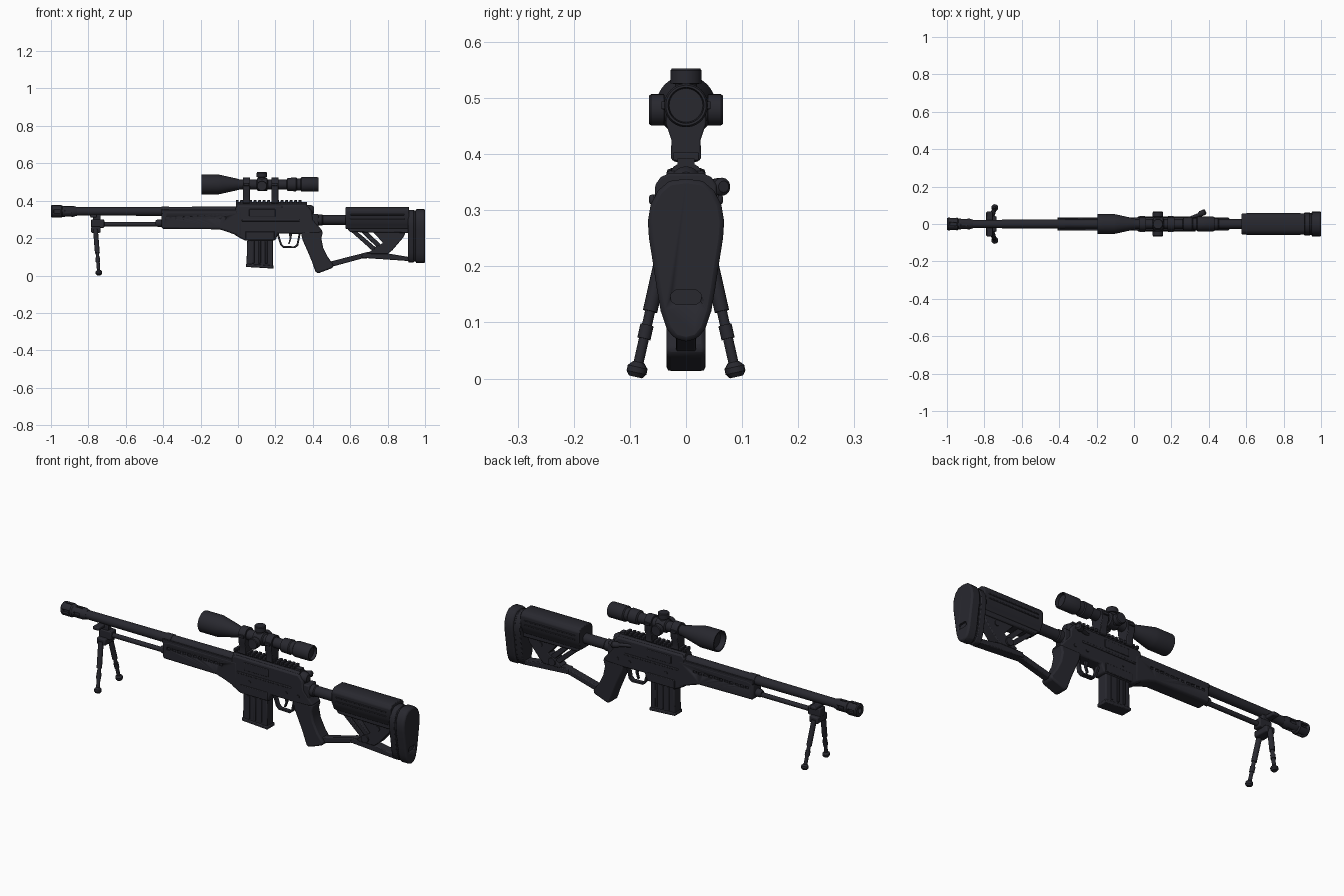
import bpy, bmesh, math
from mathutils import Vector, Matrix

black = bpy.data.materials.new("matte_black")
black.diffuse_color = (0.021, 0.021, 0.028, 1)


def finish(name, bm, bevel=0, angle=35):
    bmesh.ops.recalc_face_normals(bm, faces=bm.faces)
    me = bpy.data.meshes.new(name)
    bm.to_mesh(me)
    bm.free()
    me.shade_smooth()
    me.set_sharp_from_angle(angle=math.radians(angle))
    me.materials.append(black)
    ob = bpy.data.objects.new(name, me)
    bpy.context.collection.objects.link(ob)
    if bevel:
        m = ob.modifiers.new("bevel", 'BEVEL')
        m.width, m.segments, m.limit_method = bevel, 2, 'ANGLE'
        m.angle_limit = math.radians(35)
    return ob


def extrude(name, pts, axis, a, b, bevel=0.0):
    """axis 'y': pts are (x, z); axis 'x': pts are (y, z)."""
    bm = bmesh.new()
    put = (lambda p, t: (p[0], t, p[1])) if axis == 'y' else (lambda p, t: (t, p[0], p[1]))
    f = bm.faces.new([bm.verts.new(put(p, a)) for p in pts])
    new = bmesh.ops.extrude_face_region(bm, geom=[f])["geom"]
    d = (0, b - a, 0) if axis == 'y' else (b - a, 0, 0)
    bmesh.ops.translate(bm, vec=d, verts=[g for g in new if isinstance(g, bmesh.types.BMVert)])
    return finish(name, bm, bevel)


def slab(name, pts, half, bevel=0.0):
    return extrude(name, pts, 'y', -half, half, bevel)


def sym(half):
    """Mirror a half outline (y, z), listed top to bottom."""
    return half + [(-y, z) for y, z in reversed(half) if y > 0]


def boxes(name, items, bevel=0.0):
    """Boxes given as (x0, x1, y0, y1, z0, z1)."""
    bm = bmesh.new()
    for x0, x1, y0, y1, z0, z1 in items:
        m = Matrix.Translation(((x0 + x1) / 2, (y0 + y1) / 2, (z0 + z1) / 2)) @ \
            Matrix.Diagonal((x1 - x0, y1 - y0, z1 - z0, 1))
        bmesh.ops.create_cube(bm, size=1, matrix=m)
    return finish(name, bm, bevel)


def lathe(name, prof, origin=(0, 0, 0), direction=(1, 0, 0), seg=32):
    """Revolve (distance, radius) points around an axis."""
    bm = bmesh.new()
    rings = [[bm.verts.new((r * math.cos(2 * math.pi * i / seg), r * math.sin(2 * math.pi * i / seg), t))
              for i in range(seg)] for t, r in prof]
    for p, q in zip(rings, rings[1:]):
        for i in range(seg):
            j = (i + 1) % seg
            bm.faces.new((p[i], p[j], q[j], q[i]))
    bm.faces.new(rings[0])
    bm.faces.new(rings[-1])
    rot = Vector(direction).to_track_quat('Z', 'Y').to_matrix().to_4x4()
    bm.transform(Matrix.Translation(origin) @ rot)
    return finish(name, bm)


def rod(name, p, q, r, r2=None, seg=16):
    d = Vector(q) - Vector(p)
    return lathe(name, [(0, r), (d.length, r2 or r)], p, d, seg)


def cut(ob, cutter):
    cutter.hide_render = True
    cutter.hide_set(True)
    m = ob.modifiers.new("cut", 'BOOLEAN')
    m.object, m.operation, m.solver = cutter, 'DIFFERENCE', 'EXACT'


# Barrel and muzzle brake
BZ = 0.343
lathe("barrel", [(-0.88, 0.022), (-0.4, 0.024), (0.02, 0.026)], (0, 0, BZ))
brake = lathe("muzzle_brake", [(-0.975, 0.012), (-1.0, 0.014), (-1.0, 0.03), (-0.995, 0.034), (-0.945, 0.034),
                               (-0.938, 0.029), (-0.88, 0.029), (-0.86, 0.023)], (0, 0, BZ))
slots = [(x, x + 0.035, s * 0.021, s * 0.05, BZ - 0.008, BZ + 0.008) for x in (-0.985, -0.925) for s in (1, -1)]
slots += [(x, x + 0.035, -0.008, 0.008, BZ + s * 0.021, BZ + s * 0.05) for x in (-0.985, -0.925) for s in (1, -1)]
cut(brake, boxes("brake_cutter", [(a, b, min(c, d), max(c, d), min(e, f), max(e, f)) for a, b, c, d, e, f in slots]))

# Forend with side vents
fore = slab("forend", [(-0.41, 0.335), (-0.41, 0.257), (-0.4, 0.25), (-0.1, 0.247), (-0.06, 0.235), (0.02, 0.205),
                       (0.02, 0.345), (-0.38, 0.345)], 0.036, 0.009)
vents = []
for i in range(11):
    x = -0.385 + i * 0.03
    vents += [(x, x + 0.02, 0.03, 0.05, 0.302, 0.314), (x, x + 0.02, -0.05, -0.03, 0.302, 0.314)]
cut(fore, boxes("vent_cutter", vents))
boxes("forend_top_strips", [(-0.41, -0.01, s * 0.031 - 0.004, s * 0.031 + 0.004, 0.33, 0.352) for s in (1, -1)], 0.002)
lathe("barrel_collar", [(-0.41, 0.027), (-0.37, 0.027)], (0, 0, BZ))

# Receiver
slab("receiver", [(-0.015, 0.36), (-0.015, 0.215), (0.035, 0.188), (0.2, 0.188), (0.215, 0.225), (0.34, 0.222),
                  (0.43, 0.225), (0.455, 0.235), (0.4, 0.3), (0.395, 0.345), (0.37, 0.372), (0.0, 0.375)], 0.035, 0.008)
boxes("receiver_side_ribs", [(0.02, 0.33, -0.039, 0.039, 0.29, 0.3), (0.06, 0.2, -0.038, 0.038, 0.315, 0.355),
                             (0.04, 0.195, -0.039, 0.039, 0.192, 0.235)], 0.003)
lathe("bolt_shroud", [(0.34, 0.028), (0.39, 0.028), (0.405, 0.018)], (0, 0, 0.35))
rod("bolt_handle", (0.285, 0.025, 0.345), (0.36, 0.055, 0.342), 0.009)
lathe("bolt_knob", [(0, 0.009), (0.01, 0.015), (0.035, 0.016), (0.042, 0.01)], (0.345, 0.05, 0.342), (0.9, 0.4, 0))
for i, x in enumerate((0.09, 0.3, 0.37)):
    rod(f"receiver_pin_{i}", (x, -0.038, 0.26), (x, 0.038, 0.26), 0.008)

# Top rail
extrude("rail_base", sym([(0.015, 0.392), (0.015, 0.382), (0.022, 0.378), (0.03, 0.365)]), 'x', -0.012, 0.37)
boxes("rail_teeth", [(-0.012 + i * 0.024, 0.003 + i * 0.024, -0.023, 0.023, 0.388, 0.403) for i in range(15)], 0.002)

# Magazine
slab("magazine", [(0.05, 0.2), (0.045, 0.05), (0.186, 0.042), (0.186, 0.2)], 0.027, 0.005)
slab("magazine_floor", [(0.042, 0.062), (0.042, 0.046), (0.19, 0.037), (0.19, 0.054)], 0.031, 0.004)
boxes("magazine_ribs", [(x, x + 0.012, -0.03, 0.03, 0.065, 0.185) for x in (0.075, 0.11, 0.145)], 0.002)

# Trigger and guard
gp = [(0.205, 0.225), (0.225, 0.165), (0.24, 0.148), (0.305, 0.146), (0.322, 0.16), (0.335, 0.225)]
gi = [(0.325, 0.225), (0.313, 0.166), (0.3, 0.156), (0.245, 0.158), (0.234, 0.17), (0.217, 0.225)]
slab("trigger_guard", gp + gi, 0.012, 0.002)
slab("trigger", [(0.272, 0.23), (0.276, 0.195), (0.268, 0.17), (0.275, 0.168), (0.285, 0.195), (0.29, 0.23)], 0.006)

# Pistol grip
slab("pistol_grip", [(0.335, 0.235), (0.345, 0.19), (0.372, 0.13), (0.395, 0.075), (0.415, 0.018), (0.43, 0.012),
                     (0.505, 0.04), (0.512, 0.055), (0.48, 0.1), (0.455, 0.15), (0.445, 0.2), (0.455, 0.235)],
     0.035, 0.014)

# Stock tube, cheek piece and frame
lathe("stock_tube", [(0.38, 0.03), (0.45, 0.03), (0.455, 0.026), (0.6, 0.026)], (0, 0, 0.297))
boxes("stock_hinge", [(0.395, 0.43, -0.032, 0.032, 0.255, 0.33)], 0.006)
extrude("cheek_piece", sym([(0.03, 0.366), (0.045, 0.359), (0.055, 0.345), (0.055, 0.292), (0.045, 0.272),
                            (0.036, 0.25)]), 'x', 0.575, 0.915, 0.004)
boxes("cheek_strips", [(0.6, 0.89, -0.058, 0.058, 0.3, 0.306), (0.6, 0.89, -0.058, 0.058, 0.322, 0.328)], 0.002)
slab("stock_lower_rail", [(0.575, 0.262), (0.6, 0.232), (0.92, 0.228), (0.92, 0.262)], 0.035, 0.005)
slab("grip_strut", [(0.475, 0.07), (0.495, 0.045), (0.66, 0.09), (0.78, 0.1), (0.78, 0.125), (0.69, 0.125)], 0.018, 0.004)
slab("upper_strut", [(0.598, 0.24), (0.625, 0.245), (0.76, 0.13), (0.735, 0.118)], 0.018, 0.003)
slab("second_strut", [(0.65, 0.24), (0.68, 0.245), (0.78, 0.15), (0.76, 0.135)], 0.022, 0.003)
slab("stock_plate", [(0.715, 0.24), (0.9, 0.24), (0.885, 0.205), (0.825, 0.135), (0.8, 0.115), (0.71, 0.115),
                     (0.7, 0.125), (0.775, 0.175)], 0.026, 0.004)
slab("stock_bottom_bar", [(0.665, 0.12), (0.66, 0.095), (0.76, 0.088), (0.92, 0.077), (0.92, 0.098), (0.8, 0.118)],
     0.024, 0.004)
rod("stock_knob", (0.75, -0.034, 0.14), (0.75, 0.034, 0.14), 0.02, seg=24)
rod("stock_bolt", (0.82, -0.03, 0.21), (0.82, 0.03, 0.21), 0.013)

# Butt plate and recoil pad with slot
outline = [(0.0, 0.356), (0.03, 0.352), (0.05, 0.335), (0.063, 0.31), (0.068, 0.28), (0.066, 0.25), (0.058, 0.2),
           (0.052, 0.16), (0.045, 0.12), (0.034, 0.088), (0.02, 0.071), (0.0, 0.066)]
extrude("butt_plate", sym([(y * 0.92, 0.21 + (z - 0.21) * 0.97) for y, z in outline]), 'x', 0.91, 0.942, 0.004)
extrude("butt_spacer", sym([(y * 0.85, 0.21 + (z - 0.21) * 0.94) for y, z in outline]), 'x', 0.94, 0.952)
pad = extrude("recoil_pad", sym(outline), 'x', 0.95, 1.0, 0.008)
cut(pad, extrude("pad_slot_cutter", sym([(0.018, 0.158), (0.026, 0.152), (0.028, 0.145), (0.026, 0.138),
                                         (0.018, 0.132)]), 'x', 0.99, 1.05))

# Scope
SZ = 0.487
lathe("scope_body", [(-0.17, 0.04), (-0.195, 0.047), (-0.195, 0.053), (-0.105, 0.053), (-0.09, 0.05), (0.0, 0.03),
                     (0.01, 0.026), (0.1, 0.026), (0.105, 0.034), (0.155, 0.034), (0.16, 0.026), (0.26, 0.026),
                     (0.265, 0.035), (0.31, 0.037), (0.315, 0.033), (0.335, 0.033), (0.34, 0.039), (0.425, 0.039),
                     (0.43, 0.036), (0.43, 0.032), (0.415, 0.03)], (0, 0, SZ), seg=40)
turret = [(0.02, 0.02), (0.038, 0.02), (0.039, 0.028), (0.062, 0.028), (0.066, 0.025)]
for name, d in (("top", (0, 0, 1)), ("front", (0, -1, 0)), ("back", (0, 1, 0))):
    lathe(f"scope_turret_{name}", turret, (0.128, 0, SZ - (0 if name == "top" else 0.008)), d, 24)

# Scope rings and clamps
for i, x in enumerate((0.026, 0.178)):
    lathe(f"scope_ring_{i}", [(x, 0.036), (x + 0.038, 0.036)], (0, 0, SZ))
    extrude(f"scope_mount_{i}", sym([(0.036, 0.485), (0.036, 0.455), (0.026, 0.425), (0.027, 0.392), (0.02, 0.386)]),
            'x', x, x + 0.038, 0.003)
    boxes(f"ring_lugs_{i}", [(x + 0.004, x + 0.034, -0.044, 0.044, SZ - 0.007, SZ + 0.007)], 0.002)

# Bipod mount, rod and legs
rod("bipod_rail", (-0.74, 0, 0.275), (-0.4, 0, 0.275), 0.012)
lathe("bipod_rail_socket", [(-0.44, 0.014), (-0.43, 0.02), (-0.4, 0.02)], (0, 0, 0.28))
boxes("bipod_mount", [(-0.785, -0.715, -0.022, 0.022, 0.255, 0.3), (-0.775, -0.735, -0.016, 0.016, 0.295, 0.328)], 0.005)
boxes("bipod_crossbar", [(-0.79, -0.755, -0.066, 0.066, 0.31, 0.328)], 0.005)
boxes("bipod_yoke", [(-0.785, -0.735, -0.042, 0.042, 0.228, 0.262)], 0.006)
for side, s in (("front", -1), ("back", 1)):
    top, mid, low = Vector((-0.762, s * 0.036, 0.245)), Vector((-0.752, s * 0.064, 0.12)), Vector((-0.745, s * 0.086, 0.022))
    rod(f"bipod_leg_upper_{side}", top, mid, 0.013)
    rod(f"bipod_leg_lower_{side}", mid, low, 0.009)
    rod(f"bipod_leg_collar_{side}", mid + (low - mid) * 0.25, mid + (low - mid) * 0.5, 0.012)
    lathe(f"bipod_foot_{side}", [(0, 0.012), (0.008, 0.018), (0.018, 0.018), (0.027, 0.01)],
          (-0.744, s * 0.09, 0.003), (0, -s * 0.22, 1), 16)
